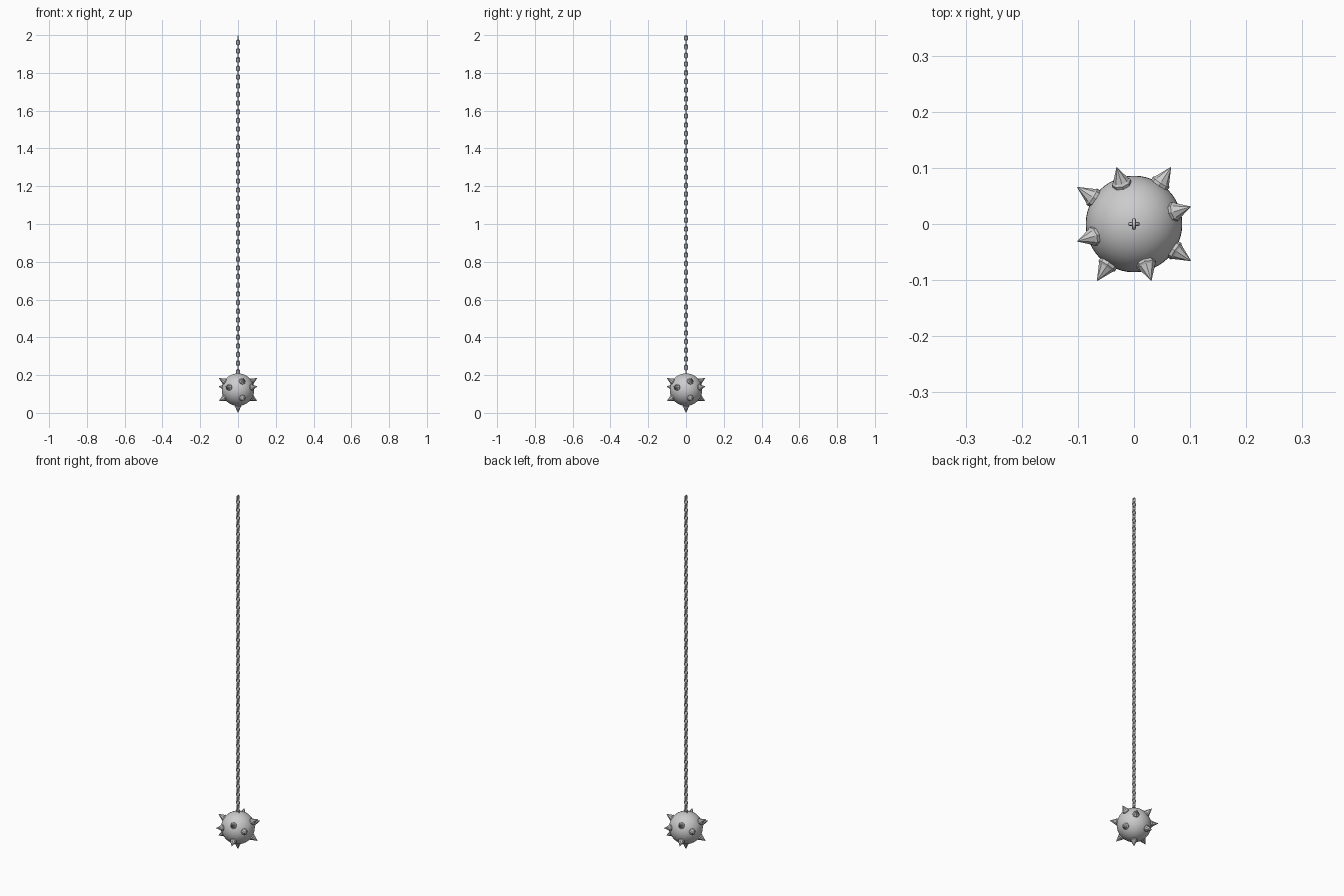
import bpy, bmesh, math
from mathutils import Vector, Matrix

if "Cube" in bpy.data.objects:
    bpy.data.objects.remove(bpy.data.objects["Cube"])

BALL_R = 0.086
CENTRE = Vector((0, 0, 0.123))
TIP = 0.123


def finish(bm, name, smooth=None):
    bmesh.ops.recalc_face_normals(bm, faces=bm.faces)
    me = bpy.data.meshes.new(name)
    bm.to_mesh(me)
    bm.free()
    ob = bpy.data.objects.new(name, me)
    bpy.context.collection.objects.link(ob)
    if smooth:
        bpy.ops.object.select_all(action='DESELECT')
        ob.select_set(True)
        bpy.context.view_layer.objects.active = ob
        bpy.ops.object.shade_smooth_by_angle(angle=math.radians(smooth))
    return ob


# smooth iron ball
bm = bmesh.new()
bmesh.ops.create_uvsphere(bm, u_segments=48, v_segments=24, radius=BALL_R)
bmesh.ops.translate(bm, verts=bm.verts, vec=CENTRE)
finish(bm, "ball", 40)


# faceted spike: short collar then a pointed cone
def spike(name, direction, sides=8):
    bm = bmesh.new()
    rot = direction.to_track_quat('Z', 'Y').to_matrix().to_4x4()
    rings = []
    for r, h in ((0.0165, 0.078), (0.0175, 0.090), (0.0145, 0.093)):
        rings.append([bm.verts.new((r * math.cos(2 * math.pi * i / sides),
                                    r * math.sin(2 * math.pi * i / sides), h))
                      for i in range(sides)])
    tip = bm.verts.new((0, 0, TIP))
    bm.faces.new(rings[0])
    for i in range(sides):
        j = (i + 1) % sides
        for a, b in zip(rings, rings[1:]):
            bm.faces.new((a[i], a[j], b[j], b[i]))
        bm.faces.new((rings[-1][i], rings[-1][j], tip))
    bmesh.ops.transform(bm, matrix=Matrix.Translation(CENTRE) @ rot, verts=bm.verts)
    finish(bm, name)


# three rings of four spikes plus one underneath
for ring, lat, az in (("upper", 30, 17), ("middle", 8, 57), ("lower", -30, 17)):
    for k in range(4):
        a, l = math.radians(az + 90 * k), math.radians(lat)
        spike(f"{ring}_spike_{k + 1}", Vector((math.cos(l) * math.cos(a),
                                               math.cos(l) * math.sin(a), math.sin(l))))
spike("bottom_spike", Vector((0, 0, -1)))

# chain of interlocked links, alternately turned by 90 degrees
WIRE, BEND, LENGTH = 0.0033, 0.0072, 0.032
COUNT = 78
half = LENGTH / 2 - BEND - WIRE
top, low = 2 - LENGTH / 2, CENTRE.z + BALL_R + LENGTH / 2 - 0.008
pitch = (top - low) / (COUNT - 1)


def add_link(bm, z, turned, around=16, sides=8):
    loops = []
    for i in range(around):
        # two half-circles joined by straight sides
        t = math.pi * (i % (around // 2)) / (around // 2 - 1)
        s = 1 if i < around // 2 else -1
        out = Vector((math.cos(t) * s, 0, math.sin(t) * s))
        mid = out * BEND + Vector((0, 0, half * s))
        loop = []
        for j in range(sides):
            p = 2 * math.pi * j / sides
            v = mid + out * WIRE * math.cos(p) + Vector((0, WIRE * math.sin(p), 0))
            if turned:
                v = Vector((-v.y, v.x, v.z))
            loop.append(bm.verts.new(v + Vector((0, 0, z))))
        loops.append(loop)
    for i in range(around):
        a, b = loops[i], loops[(i + 1) % around]
        for j in range(sides):
            k = (j + 1) % sides
            bm.faces.new((a[j], a[k], b[k], b[j]))


bm = bmesh.new()
for n in range(COUNT):
    add_link(bm, top - n * pitch, n % 2 == 0)
finish(bm, "chain", 50)
